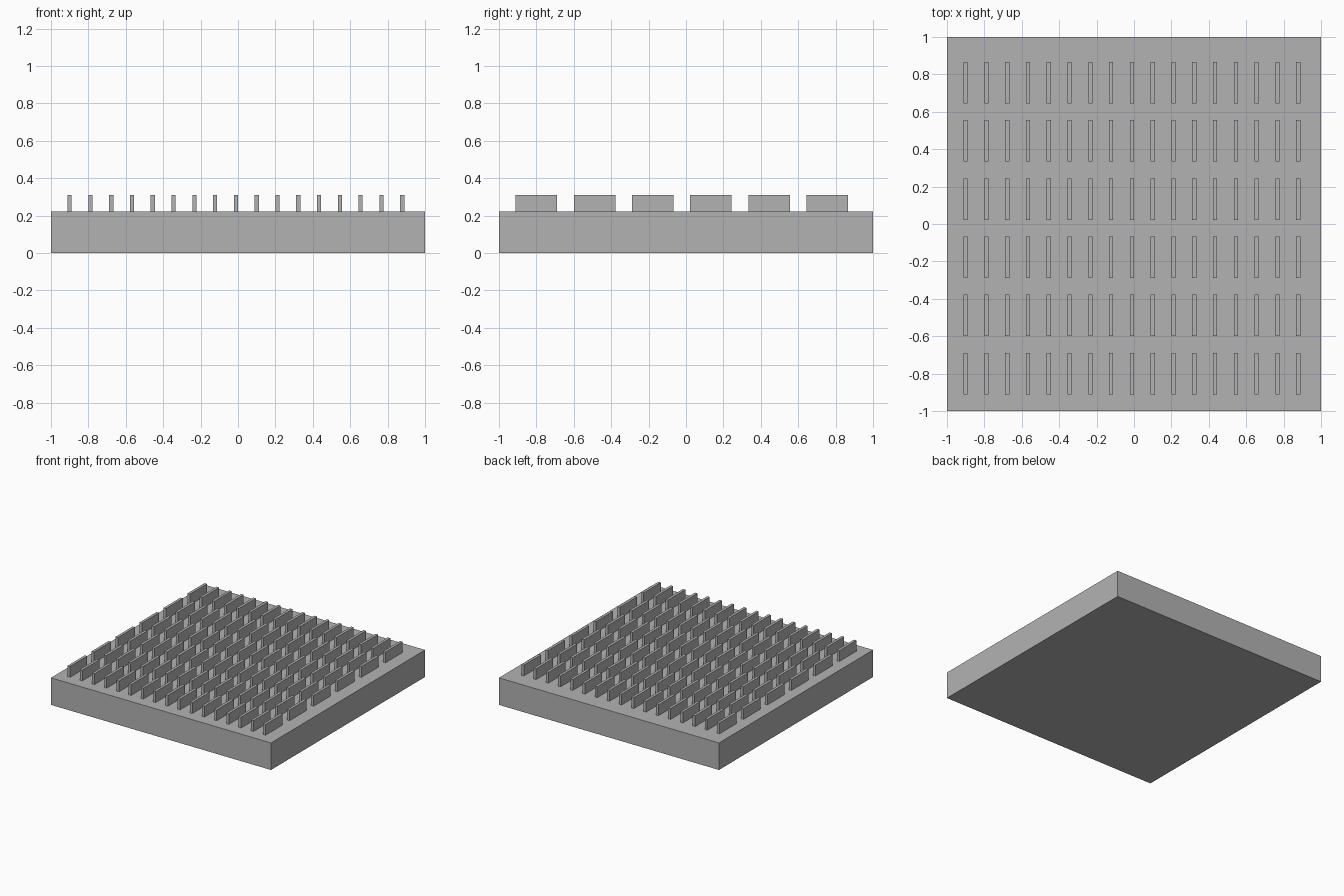
import bpy
import bmesh
from mathutils import Matrix

UNIT = 2 / 90              # the plate is 90 units wide
PLATE, THICK = 90, 10
FIN = (1, 10, 4)           # fin width, length, height
COLUMNS, ROWS = 17, 6
PITCH_X, PITCH_Y = 5, 14
MARGIN = 4

cube = bpy.data.objects.get("Cube")
if cube:
    bpy.data.objects.remove(cube, do_unlink=True)

grey = bpy.data.materials.new("plain grey")
grey.use_nodes = True
colour = (0.45, 0.45, 0.45, 1)
grey.diffuse_color = colour
grey.node_tree.nodes["Principled BSDF"].inputs["Base Color"].default_value = colour


def box(name, low, size):
    """Box from its lowest corner and its size, both in plate units."""
    bm = bmesh.new()
    bmesh.ops.create_cube(bm, size=1)
    centre = [(a + s / 2) * UNIT for a, s in zip(low, size)]
    scale = Matrix.Diagonal([s * UNIT for s in size] + [1])
    bm.transform(Matrix.Translation(centre) @ scale)
    mesh = bpy.data.meshes.new(name)
    bm.to_mesh(mesh)
    bm.free()
    mesh.materials.append(grey)
    obj = bpy.data.objects.new(name, mesh)
    bpy.context.collection.objects.link(obj)
    return obj


def repeat(obj, count, offset):
    array = obj.modifiers.new("repeat", 'ARRAY')
    array.count = count
    array.use_relative_offset = False
    array.use_constant_offset = True
    array.constant_offset_displace = [v * UNIT for v in offset]


# Base plate
box("base_plate", (-PLATE / 2, -PLATE / 2, 0), (PLATE, PLATE, THICK))

# Upright fins, repeated in columns and rows from the front right corner
start = MARGIN - PLATE / 2
fins = box("fins", (start, start, THICK), FIN)
repeat(fins, COLUMNS, (PITCH_X, 0, 0))
repeat(fins, ROWS, (0, PITCH_Y, 0))
